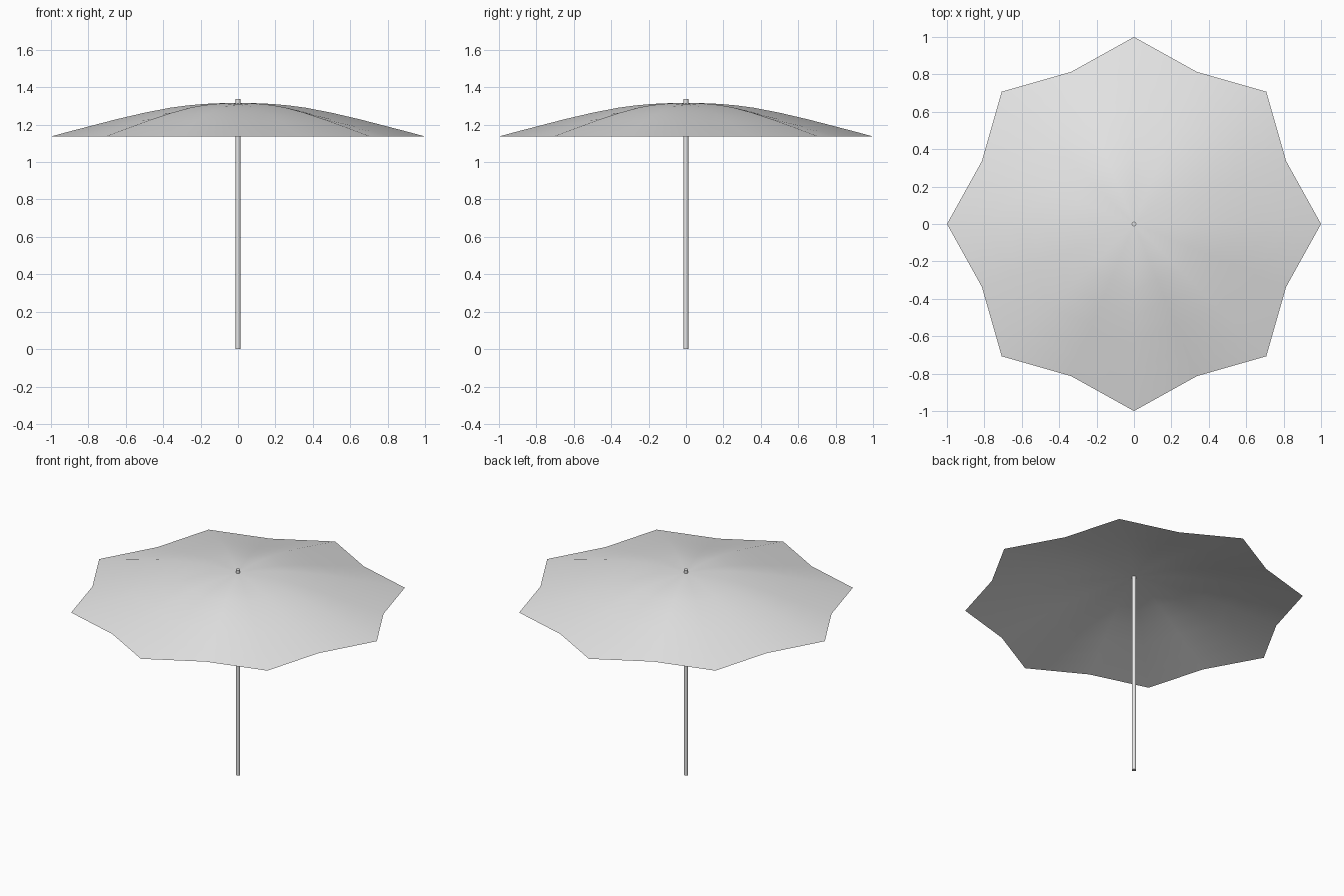
import bpy, bmesh, math

if "Cube" in bpy.data.objects:
    bpy.data.objects.remove(bpy.data.objects["Cube"])

grey = bpy.data.materials.new("light_grey")
grey.diffuse_color = (0.8, 0.8, 0.8, 1)
grey.use_nodes = True
grey.node_tree.nodes["Principled BSDF"].inputs["Base Color"].default_value = grey.diffuse_color

# Canopy: eight-pointed sheet, ribs reach radius 1, valleys between them 0.88
RIBS = 8
VALLEY = 0.88
PROFILE = [(0.09, 1.315), (0.18, 1.311), (0.27, 1.303), (0.36, 1.291), (0.5, 1.264),
           (0.65, 1.229), (0.8, 1.190), (0.9, 1.164), (1.0, 1.137)]

bm = bmesh.new()
apex = bm.verts.new((0, 0, 1.317))
rings = []
for t, z in PROFILE:
    ring = []
    for i in range(RIBS * 2):
        a = math.pi * i / RIBS
        between = i % 2
        r = t * (VALLEY if between else 1)
        sag = 0.008 * math.sin(math.pi * t) * between
        ring.append(bm.verts.new((r * math.cos(a), r * math.sin(a), z - sag)))
    rings.append(ring)
n = RIBS * 2
for i in range(n):
    j = (i + 1) % n
    bm.faces.new((apex, rings[0][i], rings[0][j]))
    for inner, outer in zip(rings, rings[1:]):
        bm.faces.new((inner[i], outer[i], outer[j], inner[j]))
for f in bm.faces:
    f.smooth = True
mesh = bpy.data.meshes.new("canopy")
bm.to_mesh(mesh)
bm.free()
mesh.materials.append(grey)
canopy = bpy.data.objects.new("canopy", mesh)
bpy.context.collection.objects.link(canopy)

# Pole: runs from the ground through the canopy and shows as a small tip on top
HEIGHT = 1.337
bpy.ops.mesh.primitive_cylinder_add(vertices=12, radius=0.013, depth=HEIGHT,
                                    location=(0, 0, HEIGHT / 2))
pole = bpy.context.object
pole.name = "pole"
pole.data.materials.append(grey)
bpy.ops.object.shade_smooth_by_angle(angle=math.radians(40))
